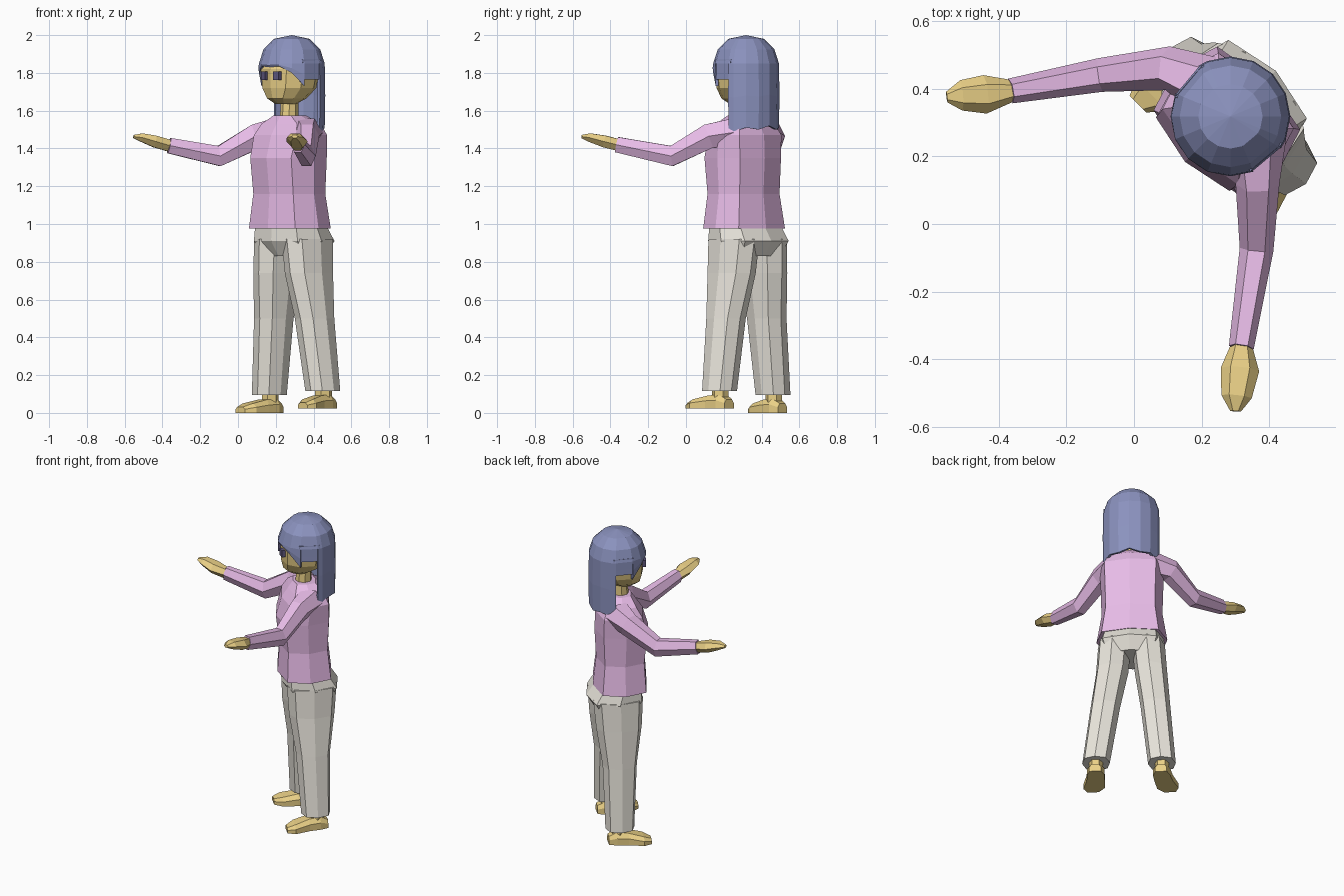
import bpy, math
from mathutils import Vector

if "Cube" in bpy.data.objects:
    bpy.data.objects.remove(bpy.data.objects["Cube"])

ORIGIN = Vector((0.285, 0.318, 0))      # body axis; the figure faces (-x, -y)
H = math.sqrt(0.5)


def material(name, rgb):
    m = bpy.data.materials.new(name)
    m.diffuse_color = (*rgb, 1)
    m.use_nodes = True
    m.node_tree.nodes["Principled BSDF"].inputs["Base Color"].default_value = m.diffuse_color
    return m


SHIRT = material("pink_cloth", (0.80, 0.50, 0.80))
PANTS = material("cream_cloth", (0.82, 0.79, 0.72))
SKIN = material("skin", (0.82, 0.63, 0.24))
HAIR = material("blue_hair", (0.26, 0.29, 0.52))
DARK = material("dark_eye", (0.12, 0.10, 0.22))


def body(u, v, z):
    """Body space (u = sideways, v = backwards) to world space."""
    return ORIGIN + Vector(((u + v) * H, (v - u) * H, z))


def mesh(name, verts, faces, mat):
    me = bpy.data.meshes.new(name)
    me.from_pydata([tuple(p) for p in verts], [], faces)
    me.materials.append(mat)
    ob = bpy.data.objects.new(name, me)
    bpy.context.collection.objects.link(ob)
    return ob


def skin(name, rings, mat):
    """Join equal rings of points into a closed, capped solid."""
    n = len(rings[0])
    faces = [(i * n + j, i * n + (j + 1) % n, (i + 1) * n + (j + 1) % n, (i + 1) * n + j)
             for i in range(len(rings) - 1) for j in range(n)]
    last = (len(rings) - 1) * n
    faces += [tuple(reversed(range(n))), tuple(range(last, last + n))]
    return mesh(name, [p for r in rings for p in r], faces, mat)


def power(x, p):
    return math.copysign(abs(x) ** p, x) if abs(x) > 1e-6 else 0


def level(z, ru, front, back, u=0, n=8, p=1.0, turn=0.0):
    """Horizontal ring, boxier as p drops; front and back are v limits."""
    mid, rv = (front + back) / 2, (back - front) / 2
    angles = [2 * math.pi * (k + turn) / n for k in range(n)]
    return [body(u + ru * power(math.cos(a), p), mid + rv * power(math.sin(a), p), z)
            for a in angles]


def tube(name, sections, mat, n=6):
    """Limb along a path; section = (point, half width, half height)."""
    pts = [Vector(s[0]) for s in sections]
    rings = []
    for i, (_, w, h) in enumerate(sections):
        d = (pts[min(i + 1, len(pts) - 1)] - pts[max(i - 1, 0)]).normalized()
        side = Vector((0, 0, 1)).cross(d).normalized()
        up = d.cross(side)
        rings.append([pts[i] + side * w * math.cos(a) + up * h * math.sin(a)
                      for a in (2 * math.pi * k / n for k in range(n))])
    return skin(name, rings, mat)


# Shirt body: hem, waist, chest, shoulders, collar
skin("shirt_body", [level(z, ru, f, b, p=0.62) for z, ru, f, b in (
    (0.975, 0.215, -0.18, 0.15), (1.16, 0.185, -0.168, 0.13), (1.35, 0.19, -0.19, 0.14),
    (1.47, 0.195, -0.155, 0.135), (1.53, 0.165, -0.115, 0.105), (1.575, 0.08, -0.085, 0.055))], SHIRT)

# Sleeves and hands
arms = {
    "right": [(0.21, 0.41, 1.485), (0.10, 0.46, 1.465), (-0.10, 0.44, 1.36),
              (-0.365, 0.393, 1.415), (-0.44, 0.383, 1.437), (-0.51, 0.38, 1.458), (-0.553, 0.375, 1.463)],
    "left": [(0.36, 0.25, 1.485), (0.365, 0.12, 1.465), (0.362, -0.075, 1.36),
             (0.317, -0.365, 1.42), (0.313, -0.43, 1.437), (0.303, -0.51, 1.458), (0.30, -0.553, 1.463)],
}
for side, p in arms.items():
    tube(side + "_sleeve", list(zip(p[:4], (0.09, 0.065, 0.05, 0.037), (0.085, 0.075, 0.062, 0.047))), SHIRT)
    tube(side + "_hand", list(zip(p[3:], (0.034, 0.057, 0.045, 0.016), (0.036, 0.036, 0.026, 0.01))), SKIN)

# Trouser seat
skin("trouser_seat", [level(z, ru, f, b, p=0.65) for z, ru, f, b in (
    (0.83, 0.17, -0.10, 0.14), (0.91, 0.205, -0.155, 0.19), (1.0, 0.19, -0.15, 0.13))], PANTS)

# Trouser legs, ankles and feet; the left foot is slightly lifted and further out
for side, s, out, lift in (("right", -1, 0.0, 0.0), ("left", 1, 0.03, 0.022)):
    foot_u = s * (0.185 + out)
    skin(side + "_trouser_leg", [level(z, ru, f, b, u=u, p=0.8) for z, u, ru, f, b in (
        (0.095 + lift, foot_u, 0.084, -0.072, 0.105), (0.5, s * (0.145 + out / 2), 0.09, -0.095, 0.115),
        (0.74, s * 0.118, 0.098, -0.13, 0.15), (0.92, s * 0.103, 0.1, -0.14, 0.165))], PANTS)
    skin(side + "_ankle", [level(z + lift, 0.043, -0.025, 0.07, u=foot_u, n=6) for z in (0.03, 0.15)], SKIN)
    rings = []
    for v, w, top in ((0.088, 0.035, 0.05), (0.04, 0.052, 0.075), (-0.03, 0.055, 0.07),
                      (-0.12, 0.065, 0.05), (-0.168, 0.035, 0.032)):
        rings.append([body(foot_u + s * max(0, -v) * 0.2 + a * w, v, lift + b * top)
                      for a, b in ((-1, 0), (1, 0), (1, 0.6), (0.6, 1), (-0.6, 1), (-1, 0.6))])
    skin(side + "_foot", rings, SKIN)

# Neck and head
skin("neck", [level(1.52, 0.065, -0.085, 0.05), level(1.57, 0.048, -0.07, 0.03), level(1.68, 0.045, -0.06, 0.03)], SKIN)
skin("head", [level(z, r, f, b, n=10, p=0.9, turn=0.5) for z, r, f, b in (
    (1.635, 0.05, -0.10, 0.01), (1.665, 0.095, -0.145, 0.07), (1.72, 0.14, -0.158, 0.12),
    (1.82, 0.155, -0.162, 0.14), (1.90, 0.13, -0.12, 0.12))], SKIN)

# Eyes: thin upright blocks
for side, s in (("right", -1), ("left", 1)):
    skin(side + "_eye", [[body(s * 0.048 + a * 0.018, v + s * a * 0.004, z)
                          for a, v in ((-1, -0.168), (1, -0.168), (1, -0.14), (-1, -0.14))]
                         for z in (1.763, 1.808)], DARK)

# Hair: a dome whose lower edge drops from fringe to side tips to a long back
N = 16
half_hem = (1.83, 1.835, 1.80, 1.73, 1.80, 1.49, 1.51, 1.50, 1.52)   # front to back
verts, faces = [body(0, 0, 2.0)], []
for k in range(N):
    a = 2 * math.pi * k / N - math.pi / 2
    hem = half_hem[min(k, N - k)]
    if min(k, N - k) == 4:               # front edge of the long part
        hem = 1.50
        a += 0.22 * (1 if k == 4 else -1)
    column = [(0.095, 1.98), (0.15, 1.925), (0.174, 1.85),
              (0.177, 1.85 + (hem - 1.85) * 0.5), (0.174, hem)]
    verts += [body(r * math.cos(a), r * math.sin(a), z) for r, z in column]
for k in range(N):
    p, q = 1 + 5 * k, 1 + 5 * ((k + 1) % N)
    faces.append((0, p, q))
    for i in range(4):
        if k in (3, N - 4) and i >= 2:   # gap in front of the long part
            continue
        faces.append((p + i, p + i + 1, q + i + 1, q + i))
hair = mesh("hair", verts, faces, HAIR)
thick = hair.modifiers.new("thickness", "SOLIDIFY")
thick.thickness = 0.015
thick.offset = 1
# pick the offset side that grows inward
hair.data.update()
if hair.data.polygons[0].normal.z > 0:
    thick.offset = -1
# Side locks between the fringe and the long part
for side, s in (("right", -1), ("left", 1)):
    rings = []
    for z, a0, a1 in ((1.87, -0.45, 0.3), (1.80, -0.42, 0.28), (1.765, -0.40, 0.26)):
        rings.append([body(s * r * math.cos(a), r * math.sin(a), z)
                      for r, a in ((0.16, a0), (0.173, a0), (0.173, a1), (0.16, a1))])
    skin(side + "_side_lock", rings, HAIR)

# Make every surface face outward
import bmesh
for ob in bpy.data.objects:
    if ob.name == "hair":
        continue
    bm = bmesh.new()
    bm.from_mesh(ob.data)
    bmesh.ops.recalc_face_normals(bm, faces=bm.faces)
    bm.to_mesh(ob.data)
    bm.free()
